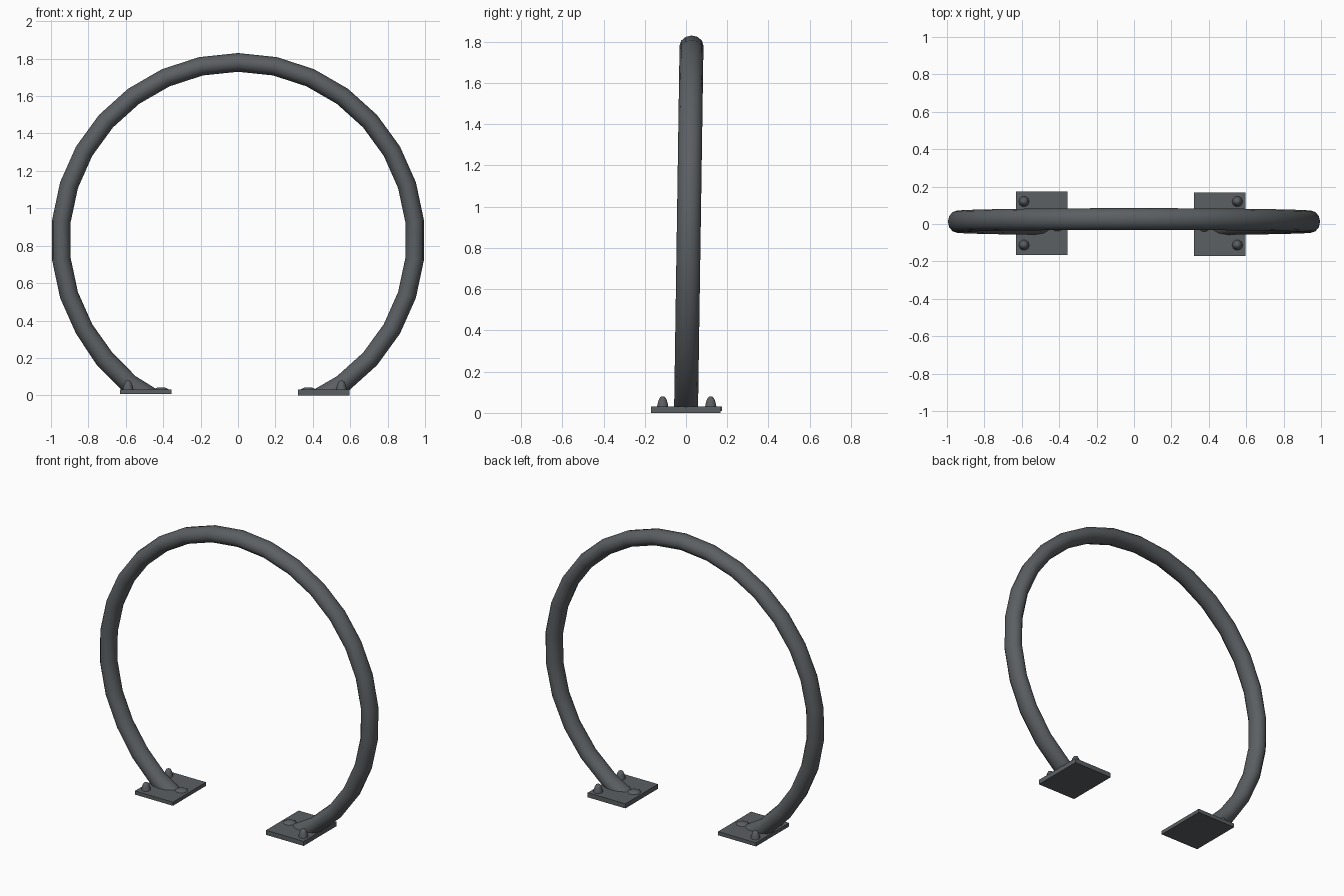
import bpy, bmesh, math
from mathutils import Vector

if "Cube" in bpy.data.objects:
    bpy.data.objects.remove(bpy.data.objects["Cube"])

metal = bpy.data.materials.new("dark grey metal")
metal.diffuse_color = (0.105, 0.115, 0.122, 1)
metal.use_nodes = True
metal.node_tree.nodes["Principled BSDF"].inputs["Base Color"].default_value = metal.diffuse_color


def finish(name, bm, smooth_angle=40):
    bmesh.ops.recalc_face_normals(bm, faces=bm.faces)
    me = bpy.data.meshes.new(name)
    bm.to_mesh(me)
    bm.free()
    me.materials.append(metal)
    ob = bpy.data.objects.new(name, me)
    bpy.context.collection.objects.link(ob)
    bpy.ops.object.select_all(action='DESELECT')
    ob.select_set(True)
    bpy.context.view_layer.objects.active = ob
    bpy.ops.object.shade_smooth_by_angle(angle=math.radians(smooth_angle))
    return ob


# Open hoop: oval tube swept round a circle, leaning back slightly
R, CZ, SIDES, STEPS, STEP = 0.95, 0.83, 12, 13, math.radians(12)
bm = bmesh.new()
rings = []
for i in range(-STEPS, STEPS + 1):
    a = i * STEP
    ring = []
    for j in range(SIDES):
        t = 2 * math.pi * j / SIDES
        r = R + 0.05 * math.cos(t)
        x, z = r * math.sin(a), CZ + r * math.cos(a)
        y = 0.058 * math.sin(t) + 0.015 * z
        if x < 0:
            x -= 0.03 * max(0, (0.25 - z) / 0.25)   # left foot spreads a little
        ring.append(bm.verts.new((x, y, z)))
    rings.append(ring)
for r0, r1 in zip(rings, rings[1:]):
    for j in range(SIDES):
        k = (j + 1) % SIDES
        bm.faces.new((r0[j], r0[k], r1[k], r1[j]))
# cut the tube ends flush with the foot plates
bmesh.ops.bisect_plane(bm, geom=bm.verts[:] + bm.edges[:] + bm.faces[:],
                       plane_co=Vector((0, 0, 0.02)), plane_no=Vector((0, 0, 1)),
                       clear_inner=True)
bmesh.ops.holes_fill(bm, edges=[e for e in bm.edges if e.is_boundary], sides=0)
finish("hoop_tube", bm)


def foot_plate(name, x0, x1, y0, y1, z0, z1):
    bm = bmesh.new()
    bmesh.ops.create_cube(bm, size=1)
    for v in bm.verts:
        v.co = (x0 if v.co.x < 0 else x1, y0 if v.co.y < 0 else y1,
                z0 if v.co.z < 0 else z1)
    finish(name, bm)


def mound(name, x, y, profile, sx=1.0):
    # lathe a short (radius, height) profile into a rounded knob
    bm = bmesh.new()
    n = 10
    loops = [[bm.verts.new((x + sx * r * math.cos(2 * math.pi * j / n),
                            y + r * math.sin(2 * math.pi * j / n), z))
              for j in range(n)] for r, z in profile]
    for a, b in zip(loops, loops[1:]):
        for j in range(n):
            k = (j + 1) % n
            bm.faces.new((a[j], a[k], b[k], b[j]))
    bm.faces.new(loops[0])
    bm.faces.new(loops[-1])
    finish(name, bm, 60)


bolt = [(0.03, 0.02), (0.027, 0.04), (0.021, 0.062), (0.014, 0.075), (0.005, 0.08)]
weld = [(0.045, 0.02), (0.04, 0.032), (0.02, 0.042)]

# Feet: plate, two bolts on the outer edge, a low weld under the tube
foot_plate("left_foot_plate", -0.63, -0.355, -0.167, 0.175, 0.008, 0.032)
foot_plate("right_foot_plate", 0.322, 0.595, -0.17, 0.168, 0.0, 0.03)
for side, bx, wx in (("left", -0.588, -0.41), ("right", 0.553, 0.375)):
    for end, by in (("front", -0.113), ("back", 0.12)):
        mound(f"{side}_{end}_bolt", bx, by, bolt)
    mound(f"{side}_weld", wx, 0.0, weld)
